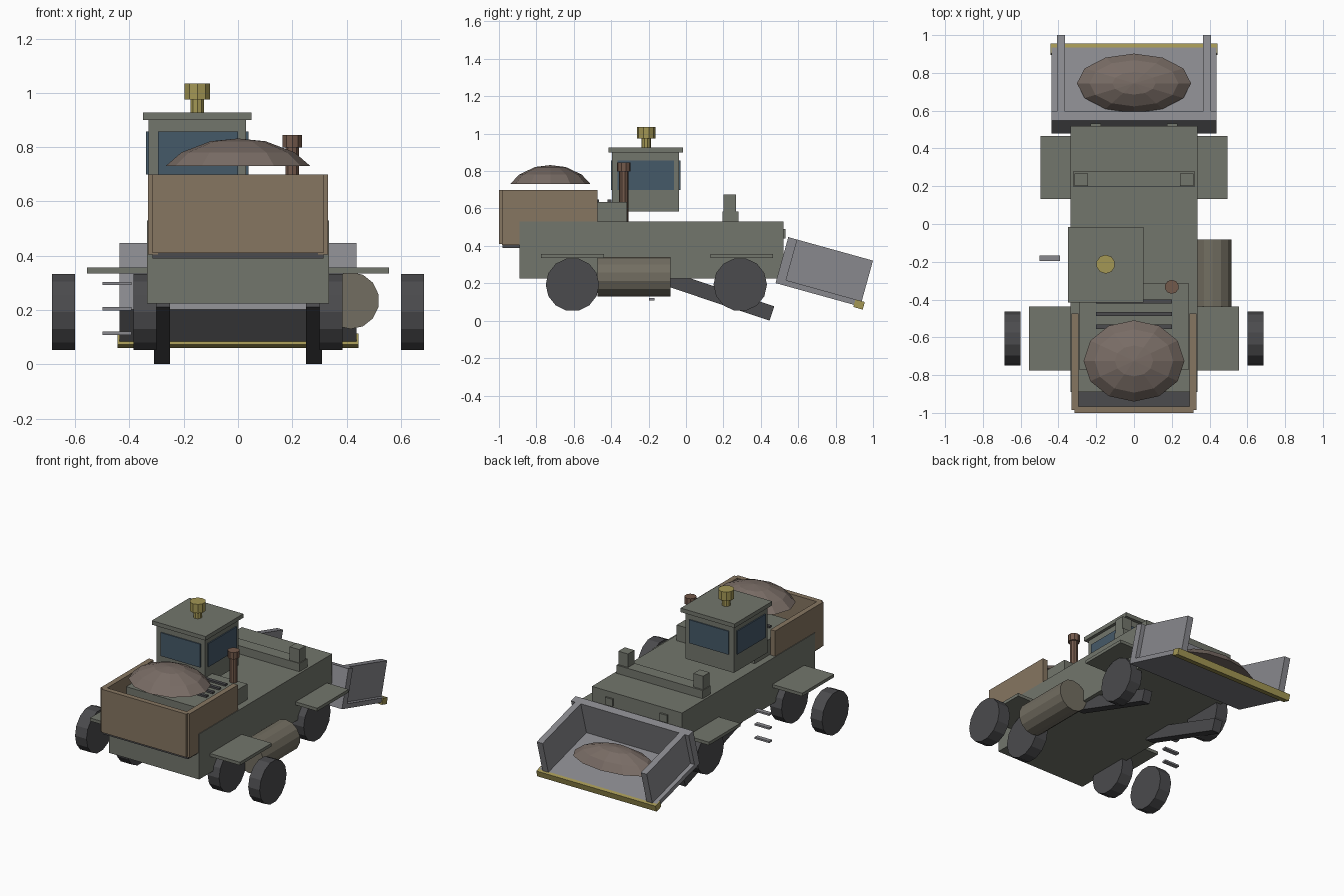
import bpy, bmesh, math
from mathutils import Matrix, Vector

if "Cube" in bpy.data.objects:
    bpy.data.objects.remove(bpy.data.objects["Cube"])


def mat(name, r, g, b):
    m = bpy.data.materials.new(name)
    m.diffuse_color = (r, g, b, 1)
    m.use_nodes = True
    m.node_tree.nodes["Principled BSDF"].inputs["Base Color"].default_value = m.diffuse_color
    return m


GREEN = mat("drab_green", 0.17, 0.18, 0.15)
STEEL = mat("steel", 0.25, 0.25, 0.27)
DARK = mat("dark", 0.07, 0.07, 0.075)
BROWN = mat("tan", 0.24, 0.18, 0.12)
DIRT = mat("dirt", 0.19, 0.15, 0.13)
GLASS = mat("glass", 0.06, 0.10, 0.14)
YELLOW = mat("yellow", 0.37, 0.31, 0.09)
RUST = mat("rust", 0.17, 0.10, 0.07)
TANK = mat("tank", 0.17, 0.155, 0.12)


def finish(name, bm, material, matrix=None):
    if matrix is not None:
        bm.transform(matrix)
    bmesh.ops.recalc_face_normals(bm, faces=bm.faces)
    me = bpy.data.meshes.new(name)
    bm.to_mesh(me)
    bm.free()
    me.materials.append(material)
    ob = bpy.data.objects.new(name, me)
    bpy.context.collection.objects.link(ob)
    return ob


def box(name, x, y, z, material, matrix=None):
    """Box from (min, max) pairs."""
    bm = bmesh.new()
    bmesh.ops.create_cube(bm, size=1)
    for v in bm.verts:
        v.co = Vector([(a + b) / 2 + c * (b - a) for (a, b), c in zip((x, y, z), v.co)])
    return finish(name, bm, material, matrix)


def pair(name, x, y, z, material, matrix=None):
    """Box and its mirror image across x = 0."""
    box(name + "_right", x, y, z, material, matrix)
    box(name + "_left", (-x[1], -x[0]), y, z, material, matrix)


def cyl(name, centre, r, depth, material, axis="Z", n=12):
    bm = bmesh.new()
    bmesh.ops.create_cone(bm, cap_ends=True, segments=n, radius1=r, radius2=r, depth=depth)
    rot = {"Z": Matrix(), "X": Matrix.Rotation(math.pi / 2, 4, "Y"),
           "Y": Matrix.Rotation(math.pi / 2, 4, "X")}[axis]
    return finish(name, bm, material, Matrix.Translation(centre) @ rot)


def mound(name, centre, rx, ry, h, n=12):
    bm = bmesh.new()
    rings = []
    for r, z in ((1, 0), (0.78, 0.5), (0.38, 0.9)):
        rings.append([bm.verts.new((rx * r * math.cos(2 * math.pi * i / n),
                                    ry * r * math.sin(2 * math.pi * i / n), h * z)) for i in range(n)])
    top = bm.verts.new((0, 0, h))
    bm.faces.new(rings[0])
    for i in range(n):
        j = (i + 1) % n
        for a, b in zip(rings, rings[1:]):
            bm.faces.new((a[i], a[j], b[j], b[i]))
        bm.faces.new((rings[-1][i], rings[-1][j], top))
    return finish(name, bm, DIRT, Matrix.Translation(centre))


# Chassis, rear crossbar with posts, tail lights
box("chassis", (-0.335, 0.335), (-0.89, 0.52), (0.225, 0.53), GREEN)
box("crossbar", (-0.32, 0.32), (0.195, 0.28), (0.53, 0.585), GREEN)
pair("crossbar_post", (0.243, 0.315), (0.2, 0.268), (0.585, 0.675), GREEN)
pair("tail_nub", (0.175, 0.23), (0.51, 0.532), (0.44, 0.49), GREEN)

# Hood with vent slats
box("hood", (-0.29, 0.29), (-0.77, -0.315), (0.53, 0.635), GREEN)
for i in range(4):
    y = -0.41 - 0.067 * i
    box(f"hood_slat_{i}", (-0.2, 0.2), (y - 0.011, y + 0.011), (0.63, 0.647), DARK)

# Cab, windows and roof
box("cab", (-0.33, 0.03), (-0.395, -0.037), (0.585, 0.9), GREEN)
box("cab_roof", (-0.35, 0.05), (-0.415, -0.015), (0.9, 0.927), GREEN)
for name, y in (("front", -0.395), ("back", -0.037)):
    box(f"window_{name}", (-0.295, 0), (y - 0.007, y + 0.007), (0.7, 0.857), GLASS)
for name, x in (("left", -0.33), ("right", 0.03)):
    box(f"window_{name}", (x - 0.008, x + 0.008), (-0.365, -0.065), (0.7, 0.857), GLASS)

# Beacon and exhaust
cyl("beacon_stem", (-0.15, -0.213, 0.95), 0.026, 0.05, YELLOW, n=10)
cyl("beacon", (-0.15, -0.213, 1.005), 0.05, 0.06, YELLOW, n=10)
cyl("exhaust", (0.2, -0.333, 0.665), 0.026, 0.27, RUST, n=10)
cyl("exhaust_cap", (0.2, -0.333, 0.822), 0.037, 0.046, RUST, n=10)

# Front cargo box with dirt
box("cargo_floor", (-0.315, 0.315), (-0.98, -0.475), (0.39, 0.412), DARK)
box("cargo_front", (-0.315, 0.315), (-1.0, -0.965), (0.41, 0.7), BROWN)
pair("cargo_side", (0.295, 0.331), (-0.985, -0.473), (0.405, 0.7), BROWN)
mound("cargo_dirt", (0, -0.725, 0.73), 0.267, 0.215, 0.102)

# Wheels: inner pairs on both axles, outer pair at the front
for s, side in ((1, "right"), (-1, "left")):
    for name, x, y in (("front_inner", 0.342, -0.607), ("front_outer", 0.643, -0.607),
                       ("rear", 0.342, 0.29)):
        cyl(f"wheel_{name}_{side}", (s * x, y, 0.193), 0.143, 0.085, DARK, "X", 14)

# Fenders
pair("front_fender", (0.32, 0.557), (-0.775, -0.438), (0.335, 0.356), GREEN)
pair("rear_fender", (0.32, 0.496), (0.132, 0.465), (0.335, 0.356), GREEN)

# Fuel tank and side ladder rungs
cyl("fuel_tank", (0.415, -0.278, 0.235), 0.105, 0.39, TANK, "Y", 14)
for i, z in enumerate((0.115, 0.205, 0.298)):
    box(f"ladder_rung_{i}", (-0.5, -0.392), (-0.197, -0.168), (z - 0.006, z + 0.006), STEEL)

# Lift arms, sloping down to the rear
tilt = Matrix.Translation((0, 0.455, 0.042)) @ Matrix.Rotation(math.radians(-18.5), 4, "X")
pair("lift_arm", (0.25, 0.31), (-0.66, 0.005), (-0.042, 0.038), DARK, tilt)

# Tilted bucket with cutting lip and dirt
tilt = Matrix.Translation((0, 0.48, 0.206)) @ Matrix.Rotation(math.radians(-15.5), 4, "X")
box("bucket_back", (-0.437, 0.437), (0, 0.05), (0, 0.25), STEEL, tilt)
box("bucket_floor", (-0.437, 0.437), (0, 0.465), (-0.005, 0.025), STEEL, tilt)
pair("bucket_side", (0.365, 0.408), (0.05, 0.47), (0, 0.25), STEEL, tilt)
box("bucket_lip", (-0.443, 0.443), (0.435, 0.487), (-0.017, 0.025), YELLOW, tilt)
mound("bucket_dirt", (0, 0.745, 0.2), 0.302, 0.157, 0.1)
